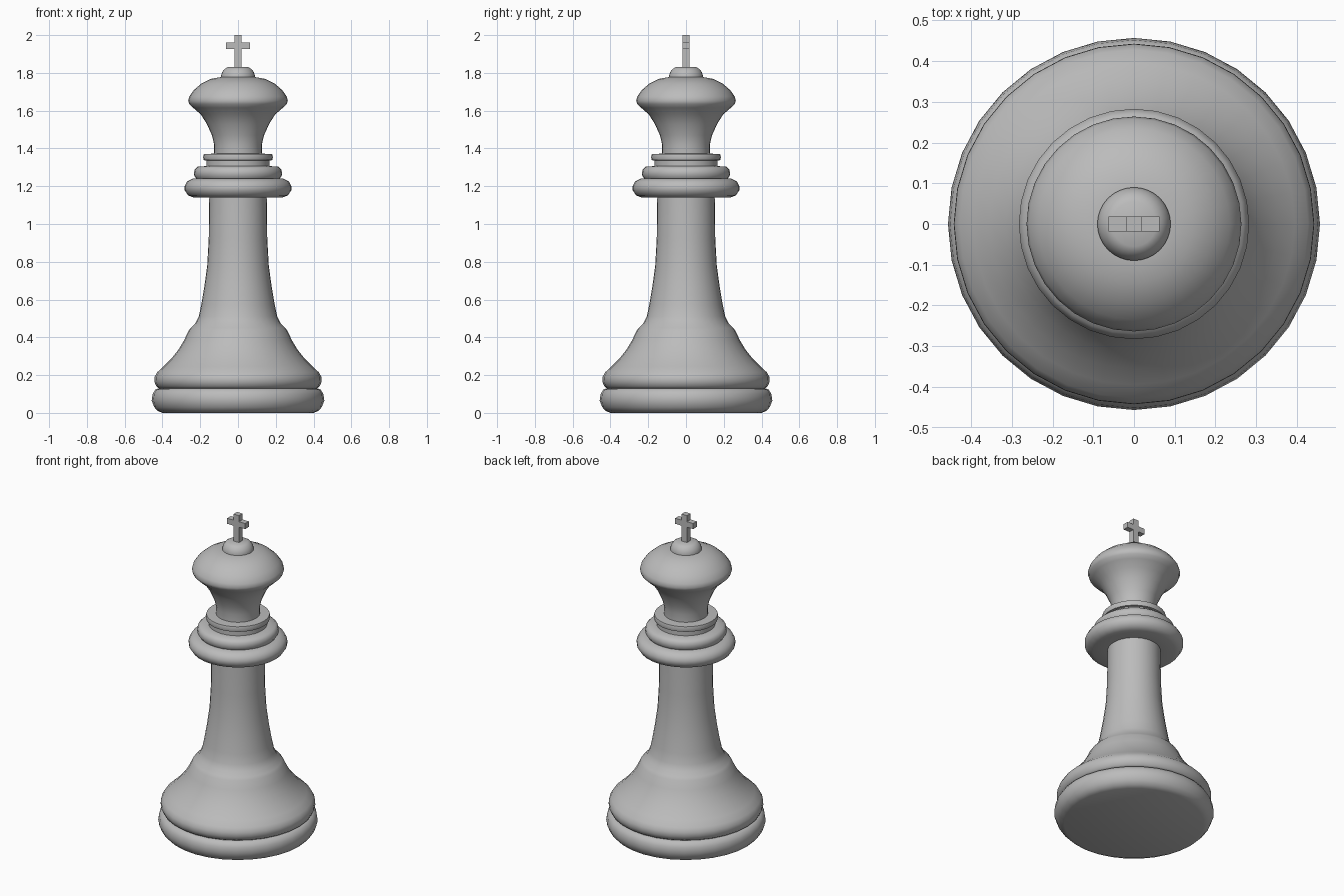
import bpy, bmesh
from math import radians, sin, cos, pi

cube = bpy.data.objects.get("Cube")
if cube:
    bpy.data.objects.remove(cube, do_unlink=True)

SIDES = 32
grey = bpy.data.materials.new("grey")
grey.use_nodes = True
grey.diffuse_color = (0.5, 0.5, 0.5, 1)
grey.node_tree.nodes["Principled BSDF"].inputs["Base Color"].default_value = (0.5, 0.5, 0.5, 1)


def finish(name, bm):
    bmesh.ops.recalc_face_normals(bm, faces=bm.faces)
    mesh = bpy.data.meshes.new(name)
    bm.to_mesh(mesh)
    bm.free()
    mesh.materials.append(grey)
    obj = bpy.data.objects.new(name, mesh)
    bpy.context.collection.objects.link(obj)
    return obj


def lathe(name, profile):
    """Turn a (radius, height) profile around z and cap both ends."""
    bm = bmesh.new()
    rings = [[bm.verts.new((r * cos(2 * pi * i / SIDES), r * sin(2 * pi * i / SIDES), z))
              for i in range(SIDES)] for r, z in profile]
    for low, high in zip(rings, rings[1:]):
        for i in range(SIDES):
            j = (i + 1) % SIDES
            bm.faces.new((low[i], low[j], high[j], high[i]))
    bm.faces.new(rings[0][::-1])
    bm.faces.new(rings[-1])
    obj = finish(name, bm)
    bpy.ops.object.select_all(action='DESELECT')
    obj.select_set(True)
    bpy.context.view_layer.objects.active = obj
    bpy.ops.object.shade_smooth_by_angle(angle=radians(50))
    return obj


# Foot and flared body
lathe("base_ring", [(.40, 0), (.425, .01), (.443, .03), (.457, .065), (.452, .1),
                    (.438, .123), (.42, .13)])
lathe("body", [(.418, .13), (.432, .14), (.443, .165), (.442, .19), (.428, .215),
               (.395, .245), (.355, .285), (.315, .335), (.285, .385), (.262, .435),
               (.25, .45), (.225, .475), (.208, .51), (.195, .57), (.178, .67),
               (.163, .78), (.155, .92), (.152, 1.15)])

# Stacked collar
lathe("lower_collar", [(.152, 1.14), (.235, 1.14), (.265, 1.152), (.282, 1.178),
                       (.283, 1.2), (.27, 1.225), (.24, 1.24), (.2, 1.243)])
lathe("middle_collar", [(.2, 1.24), (.222, 1.242), (.234, 1.26), (.23, 1.288),
                        (.215, 1.303), (.165, 1.307)])
lathe("collar_neck", [(.168, 1.3), (.168, 1.34)])
lathe("upper_collar", [(.165, 1.336), (.181, 1.338), (.185, 1.354), (.181, 1.37), (.12, 1.373)])

# Head and finial
lathe("head", [(.126, 1.37), (.126, 1.42), (.138, 1.47), (.165, 1.53), (.197, 1.58),
               (.237, 1.615), (.258, 1.635), (.264, 1.652), (.258, 1.675), (.235, 1.708),
               (.195, 1.743), (.145, 1.768), (.09, 1.778)])
lathe("knob", [(.09, 1.775), (.09, 1.785), (.084, 1.803), (.072, 1.82), (.055, 1.83)])

# Cross: an upright with arms extruded from its middle band
bm = bmesh.new()
hx, hy = .019, .018
loop = [bm.verts.new((x, y, 1.825)) for x, y in ((-hx, -hy), (hx, -hy), (hx, hy), (-hx, hy))]
bm.faces.new(loop[::-1])
arms = []
for z in (1.927, 1.962, 2.0):
    top = [bm.verts.new((v.co.x, v.co.y, z)) for v in loop]
    sides = [bm.faces.new((loop[i], loop[(i + 1) % 4], top[(i + 1) % 4], top[i])) for i in range(4)]
    if z == 1.962:
        arms = [sides[1], sides[3]]
    loop = top
bm.faces.new(loop)
for face in bmesh.ops.extrude_discrete_faces(bm, faces=arms)["faces"]:
    for v in face.verts:
        v.co.x = .063 if v.co.x > 0 else -.063
finish("cross", bm)
